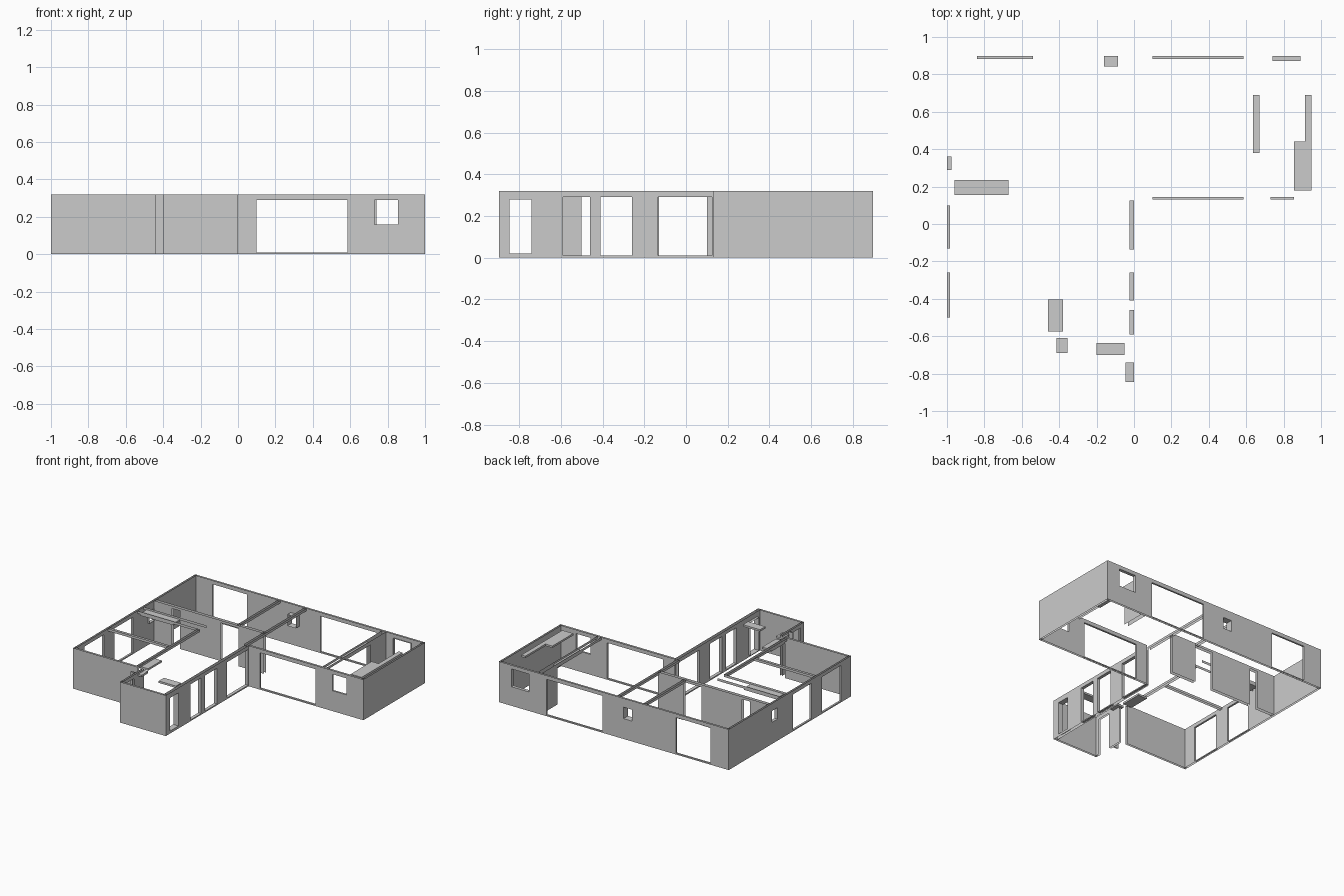
import bpy, bmesh

if "Cube" in bpy.data.objects:
    bpy.data.objects.remove(bpy.data.objects["Cube"])

H = 0.32   # wall height
L = 0.29   # lintel height


def finish(name, bm):
    bmesh.ops.remove_doubles(bm, verts=bm.verts, dist=0.0005)
    me = bpy.data.meshes.new(name)
    bm.to_mesh(me)
    bm.free()
    ob = bpy.data.objects.new(name, me)
    bpy.context.collection.objects.link(ob)
    return ob


def wall(name, axis, outer, inner, a, b, openings=(), z0=0.0, z1=H):
    """Open-topped double-skinned wall running along an axis, with framed openings
    given as (start, end, bottom, top[, reveal depth])."""
    bm = bmesh.new()
    d = 1 if inner > outer else -1

    def quad(pts):
        bm.faces.new([bm.verts.new((s, c, z) if axis == 'x' else (c, s, z))
                      for s, c, z in pts])

    def skin(c, s0, s1, lo, hi):
        if s1 - s0 > 1e-4 and hi - lo > 1e-4:
            quad([(s0, c, lo), (s1, c, lo), (s1, c, hi), (s0, c, hi)])

    for c in (outer, inner):
        s = a
        for o in sorted(openings):
            skin(c, s, o[0], z0, z1)
            skin(c, o[0], o[1], z0, o[2])
            skin(c, o[0], o[1], o[3], z1)
            s = o[1]
        skin(c, s, b, z0, z1)
    for o in openings:
        s0, s1, lo, hi = o[:4]
        depth = o[4] if len(o) > 4 else abs(inner - outer)
        if depth == 0:
            continue
        c0, c1 = outer, outer + d * depth
        for z in (lo, hi):
            quad([(s0, c0, z), (s1, c0, z), (s1, c1, z), (s0, c1, z)])
        for s in (s0, s1):
            quad([(s, c0, lo), (s, c0, hi), (s, c1, hi), (s, c1, lo)])
    return finish(name, bm)


def slab(name, x0, x1, y0, y1, z0=L, z1=H - 0.015):
    bm = bmesh.new()
    bmesh.ops.create_cube(bm, size=1)
    for v in bm.verts:
        v.co = (x1 if v.co.x > 0 else x0, y1 if v.co.y > 0 else y0,
                z1 if v.co.z > 0 else z0)
    return finish(name, bm)


# Outer walls with window and door openings
wall("back_wall", 'x', 0.897, 0.883, -1, 1, [
    (-0.84, -0.54, 0.01, L), (-0.16, -0.085, 0.16, 0.25, 0.055),
    (0.10, 0.585, 0.01, L), (0.74, 0.89, 0.15, L, 0.025)])
wall("right_wall", 'y', 1, 0.985, 0.13, 0.897)
wall("front_right_wall", 'x', 0.13, 0.145, 0, 1, [
    (0.10, 0.585, 0.01, L), (0.73, 0.855, 0.16, L)])
wall("hall_wall", 'y', 0, -0.025, -0.897, 0.13, [
    (-0.845, -0.74, 0.02, 0.28, 0.045), (-0.59, -0.46, 0.01, L),
    (-0.41, -0.26, 0.01, L), (-0.135, 0.125, 0.01, L)])
wall("porch_front_wall", 'x', -0.897, -0.883, -0.4, 0)
wall("porch_side_wall", 'y', -0.4, -0.385, -0.897, -0.62, [(-0.85, -0.74, 0, L, 0)])
wall("front_left_wall", 'x', -0.62, -0.605, -1, -0.44)
wall("front_step_wall", 'x', -0.71, -0.70, -0.44, -0.4)
wall("left_wall", 'y', -1, -0.985, -0.62, 0.897, [
    (-0.50, -0.26, 0.01, L), (-0.13, 0.10, 0.01, L), (0.29, 0.36, 0.17, 0.26, 0.025)])

# Full-height partition pieces
for i, (a, b) in enumerate([(-0.985, -0.83), (-0.76, -0.41), (-0.25, -0.03)]):
    wall(f"partition_{i + 1}", 'x', 0.365, 0.39, a, b)
wall("kitchen_partition", 'y', 0.67, 0.635, 0.69, 0.883)

# Shallow ceiling-level bands where rooms open into each other
for i, (ax, c0, c1, a, b) in enumerate([
        ('y', -0.46, -0.44, -0.6, 0.155), ('x', 0.155, 0.235, -0.985, -0.44),
        ('x', -0.21, -0.19, -0.985, -0.46), ('x', 0.365, 0.39, -0.985, -0.03),
        ('y', -0.27, -0.25, 0.38, 0.883), ('y', -0.04, -0.02, 0.13, 0.883),
        ('y', 0.635, 0.67, 0.145, 0.69)]):
    wall(f"ceiling_band_{i + 1}", ax, c0, c1, a, b, z0=H - 0.02)

# Lintel blocks over inner doorways and closet
for i, r in enumerate([
        (-0.96, -0.67, 0.155, 0.235), (-0.46, -0.38, -0.575, -0.405),
        (-0.415, -0.355, -0.69, -0.61), (-0.20, -0.05, -0.70, -0.635),
        (0.855, 0.95, 0.18, 0.44), (0.915, 0.95, 0.44, 0.69),
        (0.635, 0.67, 0.38, 0.69)]):
    slab(f"lintel_{i + 1}", *r)
